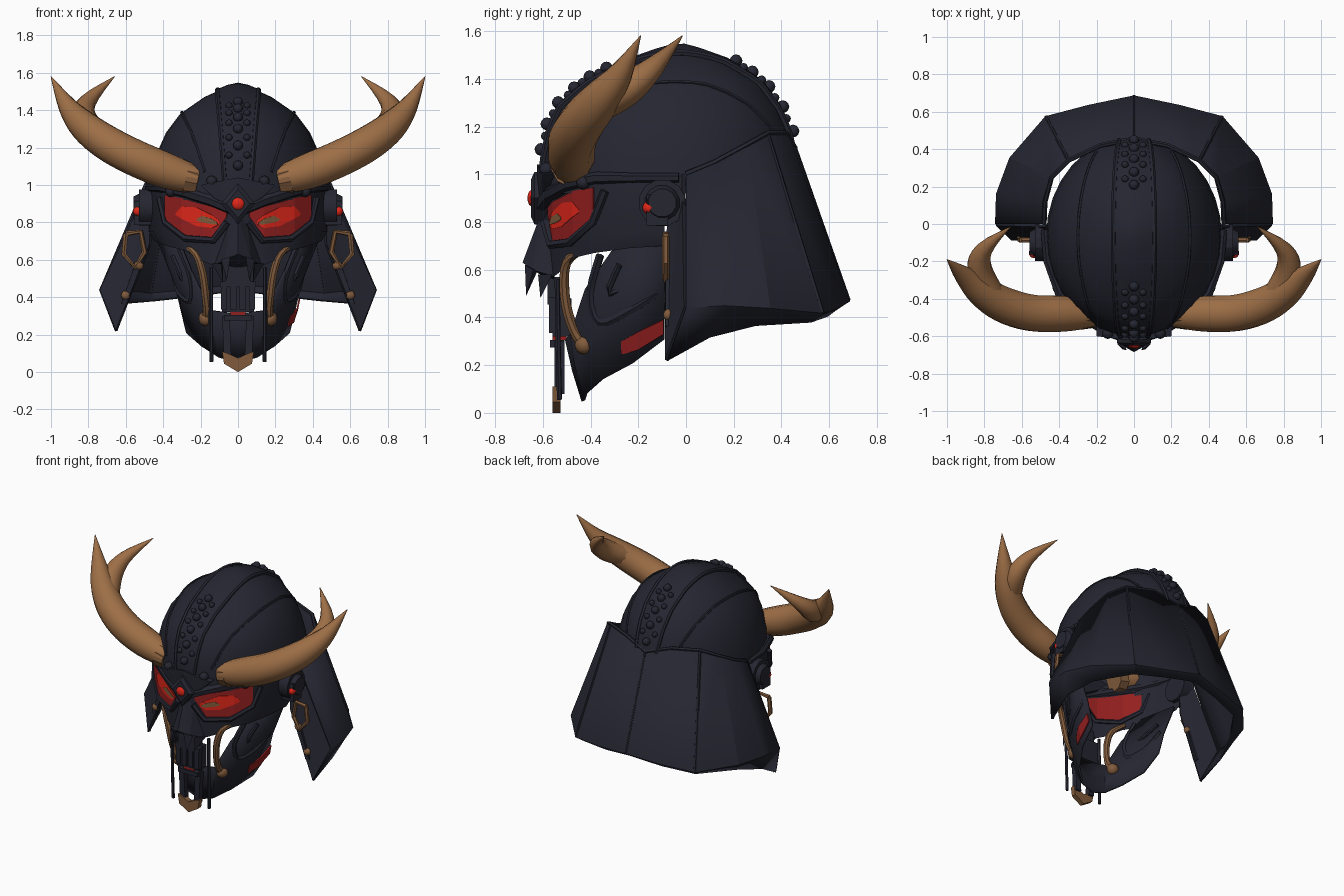
import bpy, bmesh, math
from mathutils import Vector, Matrix
from mathutils.bvhtree import BVHTree

if "Cube" in bpy.data.objects:
    bpy.data.objects.remove(bpy.data.objects["Cube"])

def material(name, rgb):
    m = bpy.data.materials.new(name)
    m.diffuse_color = (*rgb, 1)
    m.use_nodes = True
    m.node_tree.nodes["Principled BSDF"].inputs["Base Color"].default_value = m.diffuse_color
    return m

DARK = material("dark_lacquer", (0.018, 0.019, 0.030))
HORN = material("horn_tan", (0.34, 0.158, 0.062))
TRIM = material("dull_gold", (0.22, 0.105, 0.045))
RED = material("deep_red", (0.30, 0.014, 0.014))
GLOW = material("bright_red", (0.75, 0.020, 0.010))

def finish(name, bm, mat, mirror=False, thick=0, angle=30):
    """Turn a bmesh into an object, optionally mirrored over x and thickened."""
    if mirror:
        dup = bmesh.ops.duplicate(bm, geom=bm.verts[:] + bm.edges[:] + bm.faces[:])["geom"]
        bmesh.ops.scale(bm, vec=(-1, 1, 1), verts=[g for g in dup if isinstance(g, bmesh.types.BMVert)])
        bmesh.ops.remove_doubles(bm, verts=bm.verts[:], dist=0.0005)
    bmesh.ops.recalc_face_normals(bm, faces=bm.faces[:])
    me = bpy.data.meshes.new(name)
    bm.to_mesh(me)
    bm.free()
    me.materials.append(mat)
    ob = bpy.data.objects.new(name, me)
    bpy.context.collection.objects.link(ob)
    if thick:
        s = ob.modifiers.new("shell", "SOLIDIFY")
        s.thickness, s.offset = thick, 0
    if angle:
        bpy.ops.object.select_all(action="DESELECT")
        ob.select_set(True)
        bpy.context.view_layer.objects.active = ob
        bpy.ops.object.shade_smooth_by_angle(angle=math.radians(angle))
    return ob

def grid(bm, rows, closed=False):
    """Skin rows of points with quads."""
    vs = [[bm.verts.new(p) for p in r] for r in rows]
    n = len(rows[0])
    for a, b in zip(vs, vs[1:]):
        for i in range(n if closed else n - 1):
            j = (i + 1) % n
            bm.faces.new((a[i], a[j], b[j], b[i]))
    return vs

def hull(bm, pts):
    vs = [bm.verts.new(p) for p in pts]
    bmesh.ops.convex_hull(bm, input=vs)

def smooth_path(pts, k):
    """Catmull-Rom through points (any number of components)."""
    out = []
    for i in range(len(pts) - 1):
        p0, p1, p2, p3 = pts[max(i - 1, 0)], pts[i], pts[i + 1], pts[min(i + 2, len(pts) - 1)]
        for s in range(k):
            t = s / k
            out.append(tuple(0.5 * (2 * b + (c - a) * t + (2 * a - 5 * b + 4 * c - d) * t * t
                       + (3 * b - a - 3 * c + d) * t ** 3) for a, b, c, d in zip(p0, p1, p2, p3)))
    return out + [pts[-1]]

def tube(bm, path, sides=8, k=1, radius=None):
    """Round bar along (x, y, z, radius) points."""
    pts = [p if radius is None else (*p, radius) for p in path]
    pts = smooth_path(pts, k) if k > 1 else pts
    P = [Vector(p[:3]) for p in pts]
    rows, ref = [], None
    for i, p in enumerate(P):
        d = (P[min(i + 1, len(P) - 1)] - P[max(i - 1, 0)]).normalized()
        if ref is None:
            ref = d.orthogonal()
        u = (ref - d * ref.dot(d)).normalized()
        v, ref = d.cross(u), u
        r = max(pts[i][3], 0.002)
        rows.append([p + r * (u * math.cos(a) + v * math.sin(a))
                     for a in (2 * math.pi * s / sides for s in range(sides))])
    vs = grid(bm, rows, True)
    bm.faces.new(vs[0])
    bm.faces.new(vs[-1])

def ball(bm, c, r, squash=(1, 1, 1)):
    m = Matrix.Translation(c) @ Matrix.Diagonal((*squash, 1))
    bmesh.ops.create_icosphere(bm, subdivisions=2, radius=r, matrix=m)

def box(bm, c, size):
    bmesh.ops.create_cube(bm, size=1, matrix=Matrix.Translation(c) @ Matrix.Diagonal((*size, 1)))

# Helmet bowl: rings of (z, half width, front y, back y)
LEVELS = [(0.92, .47, -.60, .47), (1.06, .46, -.60, .46), (1.19, .425, -.575, .43), (1.28, .385, -.535, .39),
          (1.38, .31, -.425, .32), (1.47, .18, -.25, .19), (1.52, .07, -.11, .05), (1.54, .004, -.034, -.026)]
N = 32
rows = []
for z, w, f, b in LEVELS:
    cy, h = (f + b) / 2, (b - f) / 2
    rows.append([(w * math.sin(t), cy - h * math.cos(t), z) for t in (2 * math.pi * i / N for i in range(N))])
bm = bmesh.new()
bm.faces.new(grid(bm, rows, True)[-1])
bmesh.ops.recalc_face_normals(bm, faces=bm.faces[:])
bowl = BVHTree.FromBMesh(bm)
finish("helmet_bowl", bm, DARK)

def on_bowl(x, deg, lift=0.0):
    """Point on the bowl in the plane of x, swept from front (0) to back (180)."""
    a = math.radians(deg)
    d = Vector((0, -math.cos(a), math.sin(a)))
    hit = bowl.ray_cast(Vector((x, -0.07, 0.95)), d)[0]
    return tuple(hit + d * lift)

# Crest band, rails and panel ribs over the bowl
sweep = range(6, 163, 6)
band = lambda deg: 0.065 + 0.045 * math.sin(math.radians(deg))
bm = bmesh.new()
grid(bm, [[on_bowl(s * band(d), d, 0.012) for s in (-1, -.5, 0, .5, 1)] for d in sweep])
finish("crest_band", bm, DARK)
bm = bmesh.new()
tube(bm, [on_bowl(band(d), d, 0.008) for d in sweep], 6, radius=0.014)
tube(bm, [on_bowl(0.14 + 0.16 * math.sin(math.radians(d)), d, 0) for d in range(14, 160, 6)], 6, radius=0.009)
finish("crest_rails", bm, DARK, True)
bm = bmesh.new()
for d in (16, 27, 37, 46, 54, 62, 118, 126, 135, 145, 156):
    ball(bm, on_bowl(0, d, 0.016), 0.027)
for d in (22, 32, 42, 50, 58, 122, 131, 140, 150):
    for s in (-1, 1):
        ball(bm, on_bowl(s * 0.048, d, 0.014), 0.019)
finish("crest_studs", bm, DARK)

# Neck guard: top edge, flared edge and tucked-under lip, front to back
top = [(.48, 0, 1.0), (.475, .12, 1.05), (.44, .25, 1.12), (.35, .34, 1.17), (.18, .42, 1.17), (0, .455, 1.11)]
rim = [(.735, 0, .44), (.73, .16, .45), (.66, .35, .44), (.47, .57, .42), (.24, .63, .44), (0, .68, .47)]
lip = [(.65, -.08, .22), (.67, .10, .32), (.60, .29, .37), (.44, .52, .385), (.22, .59, .41), (0, .63, .44)]
bm = bmesh.new()
grid(bm, [top, rim, lip])
finish("neck_guard", bm, DARK, True, 0.016, 25)
bm = bmesh.new()
for i in (3, 5):
    tube(bm, [top[i], rim[i]], 6, radius=0.011)
tube(bm, top, 6, radius=0.013)
finish("guard_seams", bm, DARK, True)

# Front flaps of the guard with their gold fittings
bm = bmesh.new()
bm.faces.new([bm.verts.new(p) for p in [(.47, -.01, 1.0), (.735, 0, .44), (.65, -.08, .22), (.47, -.08, .68), (.45, -.06, .95)]])
bmesh.ops.triangulate(bm, faces=bm.faces[:])
finish("guard_flaps", bm, DARK, True, 0.02, 0)
bm = bmesh.new()
tube(bm, [(x, -.085, z) for x, z in [(.60, .74), (.52, .75), (.50, .64), (.55, .56), (.61, .63), (.60, .74)]], 6, radius=0.015)
for x, z in ((.53, .57), (.60, .41)):
    ball(bm, (x, -.075, z), 0.026, (1, .8, 1))
finish("flap_fittings", bm, TRIM, True)
bm = bmesh.new()
tube(bm, [(.54, -.07, .56), (.61, -.07, .36)], 4, radius=0.022)
finish("flap_straps", bm, DARK, True)

# Ear bosses
bm = bmesh.new()
tube(bm, [(.44, -.1, .88, .10), (.53, -.1, .88, .10), (.53, -.1, .88, .075), (.56, -.1, .88, .06)], 12)
box(bm, (.51, -.12, .85), (.09, .09, .13))
finish("ear_bosses", bm, DARK, True)
bm = bmesh.new()
ball(bm, (.535, -.155, .86), 0.028)
finish("ear_gems", bm, GLOW, True)

# Upper mask: y follows x so that the eye plates can share its curve
FACE = [(0, -.60), (.06, -.575), (.14, -.555), (.22, -.515), (.30, -.47), (.39, -.385), (.45, -.24), (.475, -.09)]
BOTTOM = [.57, .57, .57, .60, .65, .67, .69, .70]
def face_y(x):
    for (a, ya), (b, yb) in zip(FACE, FACE[1:]):
        if x <= b:
            return ya + (yb - ya) * (x - a) / (b - a)
bm = bmesh.new()
grid(bm, [[(x, y, .97) for x, y in FACE], [(x, y, .75) for x, y in FACE],
          [(x * .94, y, z) for (x, y), z in zip(FACE, BOTTOM)]])
finish("upper_mask", bm, DARK, True)

def eye_plate(name, mat, cols, lift):
    bm = bmesh.new()
    grid(bm, [[(x, face_y(x) - lift, hi), (x, face_y(x) - lift, lo)] for x, hi, lo in cols])
    finish(name, bm, mat, True, 0.009, 0)
eye_plate("eyes", RED, [(.06, .86, .83), (.14, .885, .72), (.22, .905, .72), (.30, .93, .735), (.39, .945, .82)], 0.001)
eye_plate("eye_glow", GLOW, [(.10, .81, .79), (.14, .84, .77), (.22, .88, .78), (.30, .885, .82), (.33, .85, .84)], 0.004)
eye_plate("pupils", TRIM, [(.11, .80, .79), (.14, .82, .79), (.19, .835, .80), (.22, .82, .81)], 0.007)

# Brows, lower eye rims and the browplate with its gem
bm = bmesh.new()
tube(bm, [(.03, -.61, .87, .03), (.14, -.575, .915, .03), (.28, -.49, .96, .03), (.40, -.37, .985, .026),
          (.465, -.2, .985, .02), (.48, -.03, .985, .02)], 6)
tube(bm, [(.06, -.59, .80, .022), (.13, -.565, .705, .02), (.28, -.485, .715, .02), (.39, -.39, .80, .018), (.42, -.34, .93, .018)], 6)
hull(bm, [(x, y, z) for x, z in ((0, 1.04), (.20, 1.0), (.13, .93), (0, .86)) for y in (-.52, -.60 if x else -.625)])
finish("brow_ridges", bm, DARK, True)
bm = bmesh.new()
hull(bm, [(x * s, y, .9 + z * s) for x, z in ((.09, 0), (-.09, 0), (0, .11), (0, -.11)) for y, s in ((-.58, 1), (-.635, 1), (-.65, .7))])
finish("brow_plate", bm, DARK, angle=0)
bm = bmesh.new()
ball(bm, (0, -.648, .9), 0.034, (1, .5, 1))
finish("brow_gem", bm, GLOW)

# Nose with nostril wings and short fangs
bm = bmesh.new()
hull(bm, [(0, -.61, .83), (0, -.685, .63), (.05, -.57, .80), (-.05, -.57, .80), (.07, -.645, .60), (-.07, -.645, .60),
          (.13, -.55, .57), (-.13, -.55, .57), (0, -.56, .55)])
for s in (-1, 1):
    hull(bm, [(s * .04, -.675, .62), (s * .09, -.64, .60), (s * .05, -.62, .60), (s * .06, -.67, .49)])
    hull(bm, [(s * .09, -.62, .58), (s * .14, -.56, .58), (s * .08, -.56, .58), (s * .08, -.61, .48)])
finish("nose", bm, DARK, angle=0)

# Lower mask: jaw shell from chin to ear
bm = bmesh.new()
low = [(0, -.43, .05), (.10, -.42, .08), (.19, -.35, .14), (.27, -.22, .21), (.29, -.09, .31)]
mid = [(0, -.47, .18), (.13, -.46, .20), (.23, -.38, .32), (.31, -.25, .42), (.335, -.09, .48)]
high = [(0, -.50, .31), (.15, -.48, .33), (.24, -.42, .52), (.33, -.31, .68), (.43, -.09, .72)]
grid(bm, [low, mid, high])
finish("jaw", bm, DARK, True, 0.016)
bm = bmesh.new()
tube(bm, [(.31, -.36, .66), (.25, -.40, .50), (.25, -.36, .38), (.31, -.25, .42), (.335, -.12, .50)], 6, 3, 0.018)
tube(bm, [(.35, -.28, .62), (.30, -.32, .50), (.34, -.16, .58)], 6, 3, 0.014)
finish("cheek_folds", bm, DARK, True)

# Red stripe on the right side of the jaw only
bm = bmesh.new()
grid(bm, [[(.278, -.27, .30), (.318, -.20, .34), (.328, -.095, .39)], [(.266, -.27, .245), (.295, -.20, .265), (.316, -.095, .33)]])
finish("jaw_stripe", bm, RED, False, 0.009, 0)

# Gold cheek hooks
bm = bmesh.new()
tube(bm, [(.29, -.44, .68, .014), (.225, -.50, .63, .02), (.19, -.51, .53, .022), (.175, -.495, .42, .022),
          (.165, -.46, .33, .024), (.17, -.42, .285, .03)], 8, 3)
ball(bm, (.17, -.425, .285), 0.042)
finish("cheek_hooks", bm, TRIM, True)

# Mouth frame, teeth and red slit
bm = bmesh.new()
box(bm, (0, -.52, .40), (.17, .08, .16))
for x in (-.075, -.025, .025, .075):
    box(bm, (x, -.555, .40), (.032, .04, .13))
box(bm, (0, -.555, .47), (.19, .05, .03))
box(bm, (0, -.54, .29), (.15, .06, .03))
box(bm, (0, -.54, .52), (.14, .08, .10))
finish("mouth", bm, DARK, angle=0)
bm = bmesh.new()
box(bm, (0, -.53, .32), (.08, .06, .03))
finish("mouth_slit", bm, RED, angle=0)

# Hanging bars, chin straps and gold chin tip
bm = bmesh.new()
tube(bm, [(.145, -.54, .56), (.145, -.535, .25), (.142, -.53, .055)], 6, radius=0.011)
hull(bm, [(x, y, z) for x, z in ((.085, .30), (.045, .30), (.075, .08), (.035, .08)) for y in (-.55, -.51)])
finish("chin_straps", bm, DARK, True, angle=0)
bm = bmesh.new()
for s in (-1, 1):
    hull(bm, [(s * x, y, z) for x, z in ((.085, .11), (.055, .10), (.075, .045), (0, .075), (0, 0)) for y in (-.56, -.525)])
finish("chin_tip", bm, TRIM, angle=0)

# Forked horns and their collars
bm = bmesh.new()
tube(bm, [(.22, -.48, 1.025, .075), (.38, -.48, 1.075, .098), (.55, -.475, 1.145, .100), (.70, -.43, 1.225, .096),
          (.82, -.355, 1.315, .082), (.91, -.275, 1.42, .052), (1.0, -.19, 1.58, .002)], 12, 4)
tube(bm, [(.76, -.38, 1.28, .07), (.825, -.25, 1.355, .07), (.80, -.135, 1.45, .045), (.66, -.015, 1.58, .002)], 10, 4)
finish("horns", bm, HORN, True, angle=40)
bm = bmesh.new()
tube(bm, [(.215, -.475, 1.02, .082), (.28, -.475, 1.035, .092)], 10)
finish("horn_collars", bm, TRIM, True)
bm = bmesh.new()
for x, y, z in ((.14, -.585, 1.02), (.36, -.43, .965)):
    ball(bm, (x, y, z), 0.03)
finish("brow_studs", bm, DARK, True)
